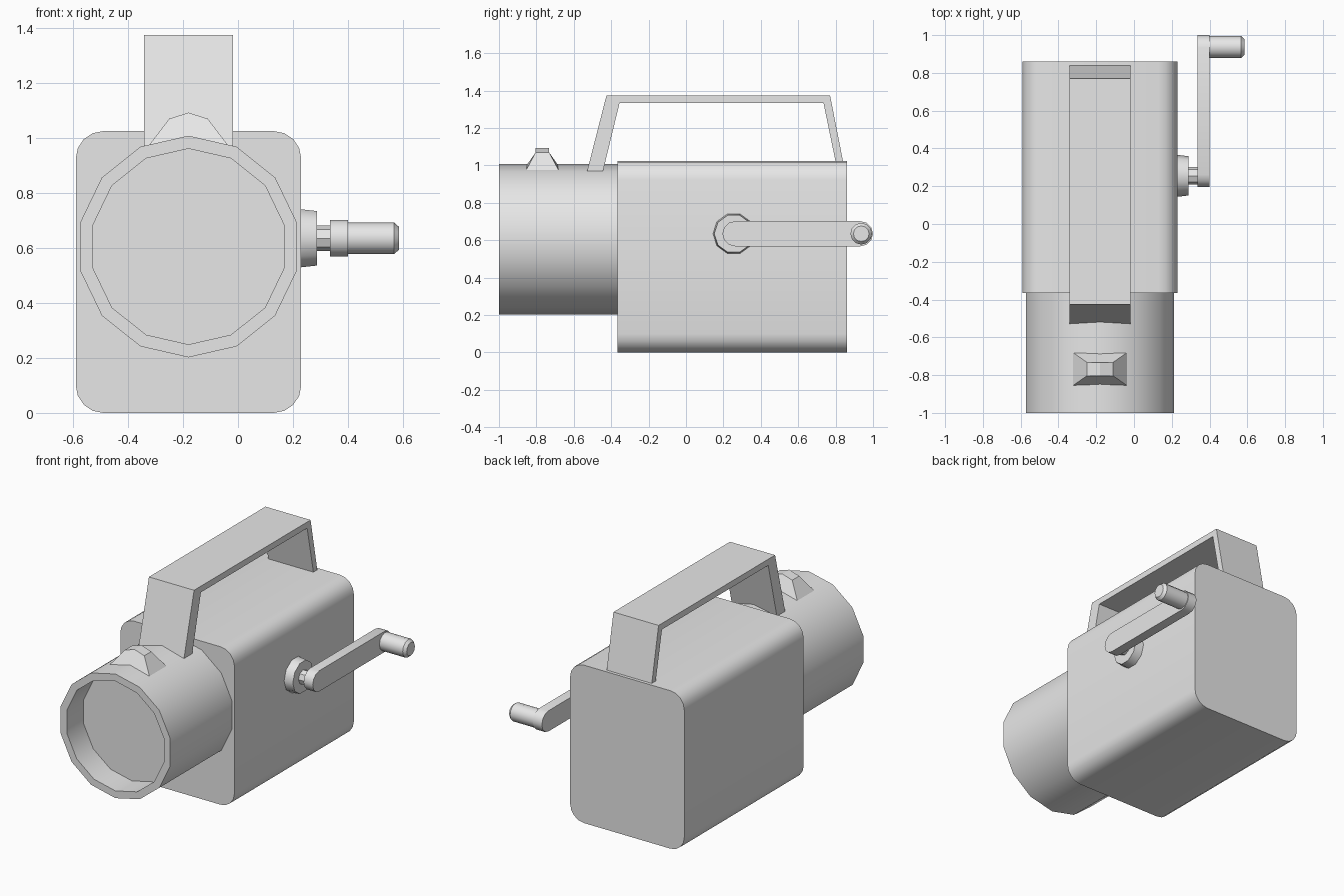
import bpy, bmesh
from math import sin, cos, pi, radians

cube = bpy.data.objects.get("Cube")
if cube:
    bpy.data.objects.remove(cube, do_unlink=True)

# Single plain grey finish
GREY = (0.8, 0.8, 0.8, 1.0)
grey = bpy.data.materials.new("light_grey")
grey.use_nodes = True
grey.diffuse_color = GREY
grey.node_tree.nodes["Principled BSDF"].inputs["Base Color"].default_value = GREY


def loft(name, rings, smooth=True):
    """Bridge rings of equal length and cap both ends."""
    bm = bmesh.new()
    loops = [[bm.verts.new(p) for p in ring] for ring in rings]
    for a, b in zip(loops, loops[1:]):
        n = len(a)
        for i in range(n):
            j = (i + 1) % n
            bm.faces.new((a[i], a[j], b[j], b[i]))
    bm.faces.new(loops[0])
    bm.faces.new(loops[-1])
    bmesh.ops.recalc_face_normals(bm, faces=bm.faces)
    mesh = bpy.data.meshes.new(name)
    bm.to_mesh(mesh)
    bm.free()
    mesh.materials.append(grey)
    obj = bpy.data.objects.new(name, mesh)
    bpy.context.collection.objects.link(obj)
    if smooth:
        bpy.ops.object.select_all(action='DESELECT')
        obj.select_set(True)
        bpy.context.view_layer.objects.active = obj
        bpy.ops.object.shade_smooth_by_angle(angle=radians(40))
    return obj


def circle(r, sides):
    return [(r * sin(2 * pi * i / sides), r * cos(2 * pi * i / sides)) for i in range(sides)]


def rounded_rect(w, h, r, seg):
    """Outline centred on the origin; a capsule when r is half of h."""
    pts = []
    for q, (sx, sy) in enumerate([(1, 1), (-1, 1), (-1, -1), (1, -1)]):
        for k in range(seg + 1):
            a = (q + k / seg) * pi / 2
            p = (sx * (w / 2 - r) + r * cos(a), sy * (h / 2 - r) + r * sin(a))
            if not pts or abs(p[0] - pts[-1][0]) + abs(p[1] - pts[-1][1]) > 1e-4:
                pts.append(p)
    if abs(pts[0][0] - pts[-1][0]) + abs(pts[0][1] - pts[-1][1]) < 1e-4:
        pts.pop()
    return pts


def along_y(outline, y, cx, cz):
    return [(cx + a, y, cz + b) for a, b in outline]


def along_x(outline, x, cy, cz):
    return [(x, cy + a, cz + b) for a, b in outline]


MID = -0.18      # centre plane of body, drum and handle
AXLE_Y, AXLE_Z = 0.255, 0.635

# Rounded box body
shell = rounded_rect(0.82, 1.025, 0.1, 4)
loft("body", [along_y(shell, y, MID, 0.5125) for y in (-0.365, 0.86)])

# Front drum with a recessed face
loft("front_drum", [along_y(circle(r, 14), y, MID, 0.605)
                    for r, y in [(0.403, -0.34), (0.403, -1.0), (0.356, -1.0), (0.356, -0.83)]])

# Carrying handle: bent strap profile swept across the width
strap = [(-0.53, 0.965), (-0.425, 1.375), (0.77, 1.375), (0.842, 1.01),
         (0.802, 1.01), (0.735, 1.335), (-0.355, 1.335), (-0.445, 0.965)]
loft("carry_handle", [along_x(strap, MID + s * 0.162, 0, 0) for s in (-1, 1)], smooth=False)

# Tapered sight on top of the drum
front_base = [(-0.15, 0.965), (0, 0.99), (0.15, 0.965), (0.07, 1.07), (0, 1.092), (-0.07, 1.07)]
sight = [[(MID + x, yc + s * (0.092 if z < 1 else 0.036), z) for x, z in front_base]
         for yc, s in ((-0.768, -1), (-0.768, 1))]
loft("top_sight", sight, smooth=False)

# Crank: boss, shaft, arm and grip
boss = [(c, s) for s, c in circle(1, 10)]
loft("crank_boss", [along_x([(a * r, b * r) for a, b in boss], x, AXLE_Y, AXLE_Z)
                    for x, r in [(0.22, 0.112), (0.288, 0.104)]])
loft("crank_shaft", [along_x(circle(0.046, 8), x, AXLE_Y, AXLE_Z) for x in (0.27, 0.35)])
arm = rounded_rect(0.805, 0.134, 0.067, 3)
loft("crank_arm", [along_x(arm, x, 0.5975, AXLE_Z) for x in (0.335, 0.4)])
loft("crank_grip", [along_x(circle(r, 12), x, 0.937, AXLE_Z)
                    for x, r in [(0.39, 0.058), (0.567, 0.058), (0.585, 0.042)]])
